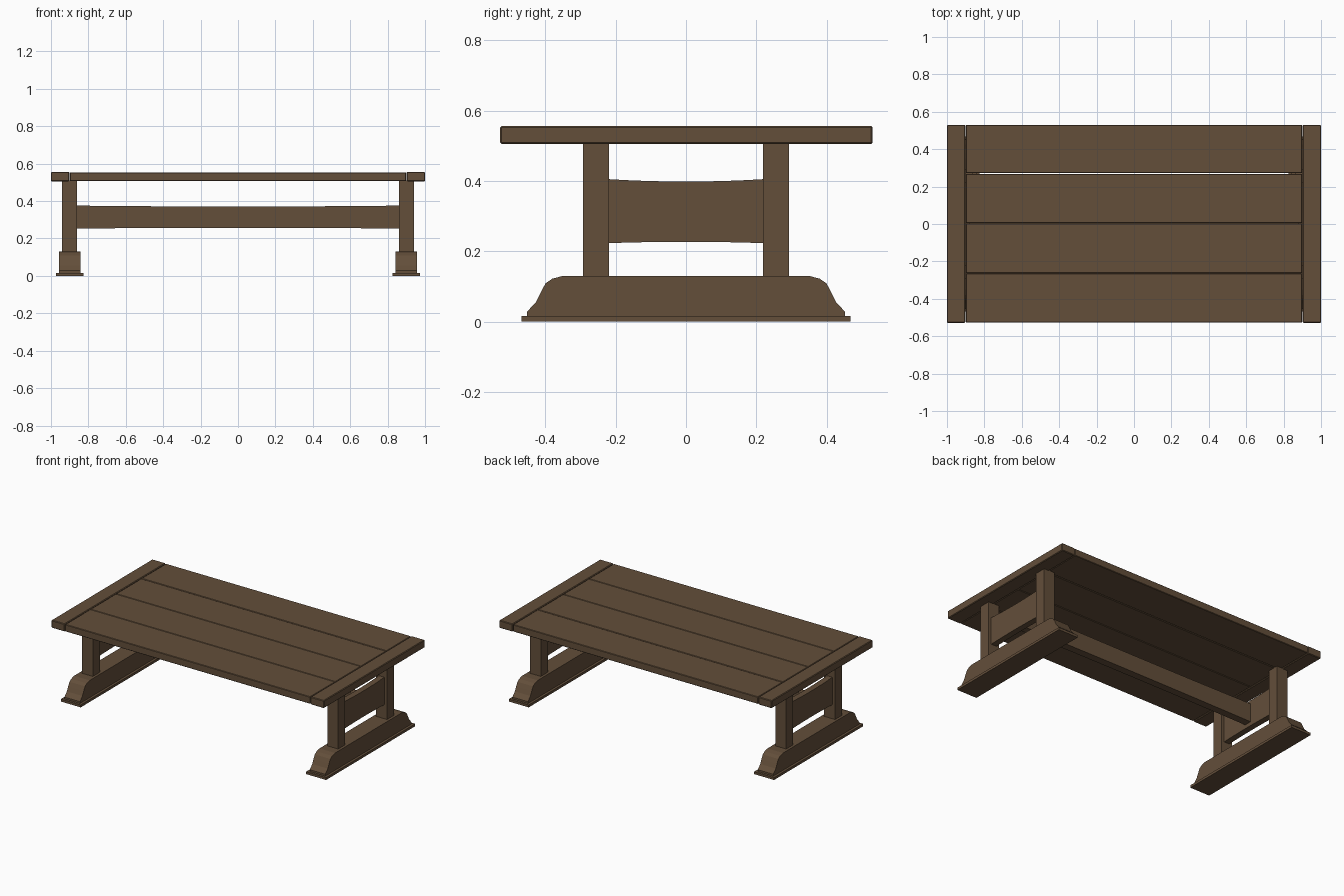
import bpy, bmesh

if "Cube" in bpy.data.objects:
    bpy.data.objects.remove(bpy.data.objects["Cube"])

wood = bpy.data.materials.new("dark_brown_wood")
wood.diffuse_color = (0.125, 0.077, 0.042, 1)
wood.use_nodes = True
wood.node_tree.nodes["Principled BSDF"].inputs["Base Color"].default_value = wood.diffuse_color


def finish(name, bm, bevel=0):
    bmesh.ops.recalc_face_normals(bm, faces=bm.faces)
    me = bpy.data.meshes.new(name)
    bm.to_mesh(me)
    bm.free()
    me.materials.append(wood)
    ob = bpy.data.objects.new(name, me)
    bpy.context.collection.objects.link(ob)
    if bevel:
        mod = ob.modifiers.new("bevel", 'BEVEL')
        mod.width = bevel
        mod.segments = 1
    return ob


def box(name, x0, x1, y0, y1, z0, z1, bevel=0):
    bm = bmesh.new()
    bmesh.ops.create_cube(bm, size=1)
    for v in bm.verts:
        v.co = (x1 if v.co.x > 0 else x0, y1 if v.co.y > 0 else y0,
                z1 if v.co.z > 0 else z0)
    return finish(name, bm, bevel)


def prism(name, profile, t0, t1, axis):
    """Extrude a (length, z) profile across its thickness; axis is the thickness axis."""
    bm = bmesh.new()
    place = (lambda a, t, z: (t, a, z)) if axis == 'X' else (lambda a, t, z: (a, t, z))
    face = bm.faces.new([bm.verts.new(place(a, t0, z)) for a, z in profile])
    ext = bmesh.ops.extrude_face_region(bm, geom=[face])
    for v in ext['geom']:
        if isinstance(v, bmesh.types.BMVert):
            if axis == 'X':
                v.co.x = t1
            else:
                v.co.y = t1
    return finish(name, bm)


def worn_board(half, z0, z1, dip0, dip1, n=8):
    """Board outline whose top and bottom edges are slightly worn at the middle."""
    us = [-1 + 2 * i / n for i in range(n + 1)]
    bottom = [(u * half, z0 + dip0 * (1 - u * u)) for u in us]
    top = [(u * half, z1 - dip1 * (1 - u * u)) for u in reversed(us)]
    return bottom + top


# Table top: four planks between two end boards
for i, (y0, y1) in enumerate([(-0.527, -0.2655), (-0.2635, 0.003),
                              (0.005, 0.268), (0.272, 0.529)]):
    box(f"top_plank_{i + 1}", -0.899, 0.899, y0, y1, 0.507, 0.554, 0.003)
for side, s in (("left", -1), ("right", 1)):
    xs = sorted((s * 0.902, s * 1.0))
    box(f"{side}_end_board", *xs, -0.528, 0.53, 0.505, 0.556, 0.004)

# Trestles: base plate, shaped foot, two posts and a cross panel
half_foot = [(0.452, 0.015), (0.452, 0.028), (0.426, 0.056), (0.413, 0.083),
             (0.399, 0.109), (0.380, 0.122), (0.350, 0.130)]
foot = half_foot + [(-y, z) for y, z in reversed(half_foot)]
for side, s in (("left", -1), ("right", 1)):
    c = s * 0.9
    box(f"{side}_base_plate", c - 0.073, c + 0.073, -0.467, 0.467, 0, 0.016)
    prism(f"{side}_foot", foot, c - 0.057, c + 0.057, 'X')
    for end, e in (("front", -1), ("back", 1)):
        ys = sorted((e * 0.219, e * 0.293))
        box(f"{side}_{end}_post", c - 0.04, c + 0.04, *ys, 0.125, 0.51)
    prism(f"{side}_cross_panel", worn_board(0.222, 0.223, 0.405, 0.004, 0.007),
          c - 0.02, c + 0.02, 'X')

# Long stretcher joining the trestles
prism("stretcher", worn_board(0.885, 0.253, 0.376, 0.004, 0.005), -0.025, 0.025, 'Y')
